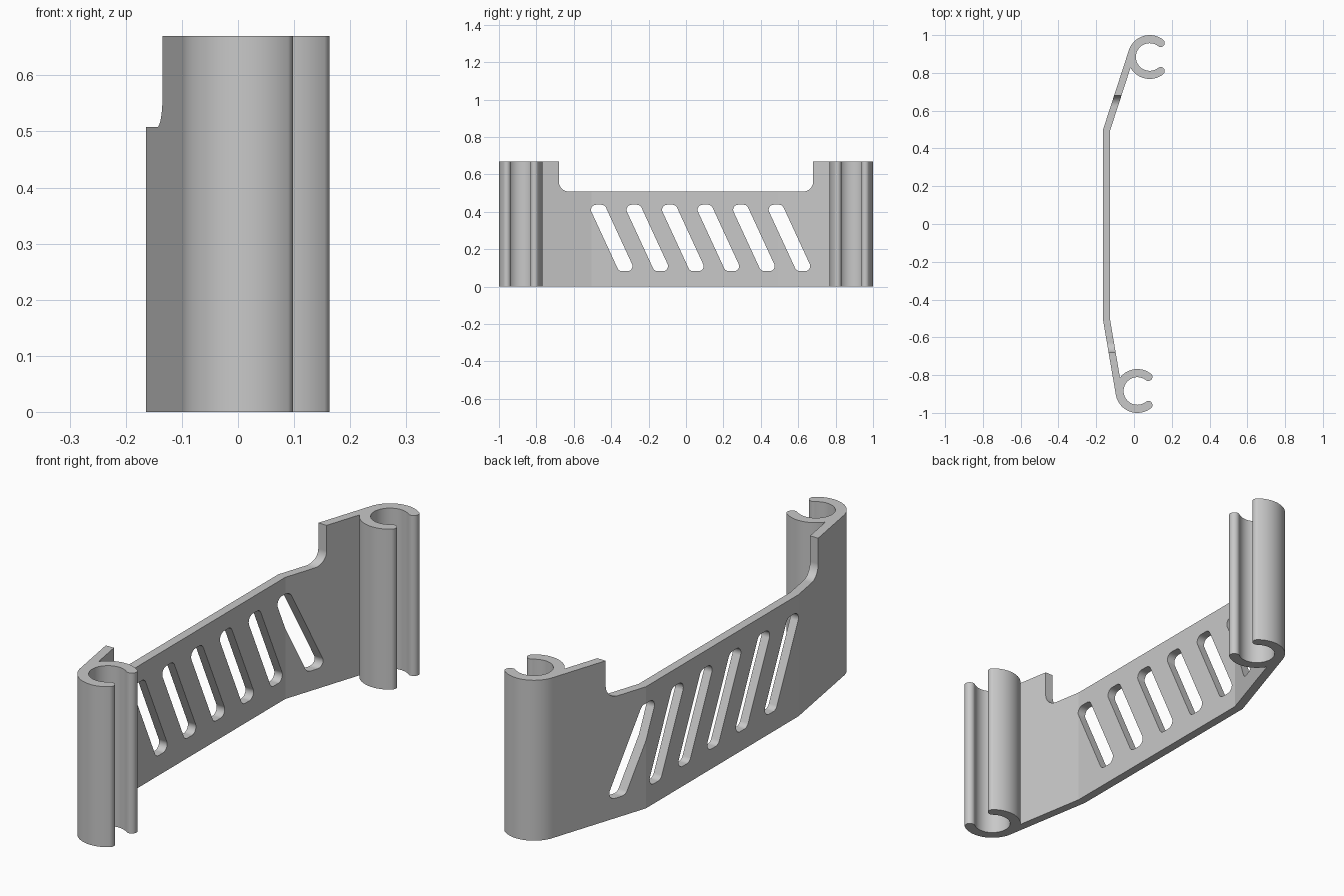
import bpy
import bmesh
from math import radians, sin, cos, tan, acos, degrees, ceil
from mathutils import Vector

if "Cube" in bpy.data.objects:
    bpy.data.objects.remove(bpy.data.objects["Cube"], do_unlink=True)

HEIGHT = 0.67
PLATE_X, THICK = -0.164, 0.037       # outer plane and thickness of the plate
R_OUT, R_IN = 0.116, 0.073           # clip radii
R_MID, R_TIP = (R_OUT + R_IN) / 2, (R_OUT - R_IN) / 2
MOUTH = 52                           # half opening of the clip, in degrees


def arc(cx, cy, r, a0, a1, step=5):
    n = max(2, ceil(abs(a1 - a0) / step))
    angles = [radians(a0 + (a1 - a0) * i / n) for i in range(n + 1)]
    return [Vector((cx + r * cos(a), cy + r * sin(a))) for a in angles]


def end_outline(cx, cy, lean):
    """Outline of one end (toward +y): outer bend, clip, inner bend."""
    a = radians(lean)
    tx, ty = cx - R_OUT * cos(a), cy + R_OUT * sin(a)
    bend_y = ty - (tx - PLATE_X) / tan(a)
    join = 180 - lean + degrees(acos((R_OUT - THICK) / R_OUT))
    m = radians(MOUTH)
    dx, dy = R_MID * cos(m), R_MID * sin(m)
    pts = [Vector((PLATE_X, bend_y))]
    pts += arc(cx, cy, R_OUT, 180 - lean, MOUTH)
    pts += arc(cx + dx, cy + dy, R_TIP, MOUTH, MOUTH - 180, 7)[1:]
    pts += arc(cx, cy, R_IN, MOUTH, 360 - MOUTH)[1:]
    pts += arc(cx + dx, cy - dy, R_TIP, 180 - MOUTH, -MOUTH, 7)[1:]
    pts += arc(cx, cy, R_OUT, 360 - MOUTH, join)[1:]
    pts.append(Vector((PLATE_X + THICK, bend_y - THICK * tan(a / 2))))
    return pts


def rounded(corners, r):
    """Polygon with every corner filleted."""
    pts = []
    for i, c in enumerate(corners):
        u = (corners[i - 1] - c).normalized()
        v = (corners[(i + 1) % len(corners)] - c).normalized()
        half = u.angle(v) / 2
        centre = c + (u + v).normalized() * (r / sin(half))
        start = c + u * (r / tan(half)) - centre
        end = c + v * (r / tan(half)) - centre
        n = ceil(degrees(start.angle(end)) / 6)
        for k in range(n + 1):
            direction = start.normalized().slerp(end.normalized(), k / n)
            pts.append(centre + direction * r)
    return pts


def prism(bm, points, depth):
    face = bm.faces.new([bm.verts.new(p) for p in points])
    new = bmesh.ops.extrude_face_region(bm, geom=[face])["geom"]
    verts = [g for g in new if isinstance(g, bmesh.types.BMVert)]
    bmesh.ops.translate(bm, verts=verts, vec=depth)


def make_object(name, bm):
    bmesh.ops.recalc_face_normals(bm, faces=bm.faces)
    mesh = bpy.data.meshes.new(name)
    bm.to_mesh(mesh)
    bm.free()
    obj = bpy.data.objects.new(name, mesh)
    bpy.context.collection.objects.link(obj)
    return obj


# Bent plate with a C-shaped clip at each end
back = end_outline(0.083, 0.884, 18)
front = [Vector((p.x, -p.y)) for p in reversed(end_outline(0.018, 0.884, 9.7))]
bm = bmesh.new()
prism(bm, [(p.x, p.y, 0) for p in back + front], (0, 0, HEIGHT))
bracket = make_object("clip_bracket", bm)

# Cutter: lowered top edge and six slanted slots
bm = bmesh.new()
notch = [Vector(p) for p in ((-0.68, 0.508), (0.68, 0.508), (0.68, 0.9), (-0.68, 0.9))]
shapes = [rounded(notch, 0.055)]
for i in range(6):
    y = -0.397 + 0.19 * i
    top, bottom = 0.438, 0.083
    slot = [(y - 0.126, top), (y + 0.038, bottom), (y + 0.126, bottom), (y - 0.038, top)]
    shapes.append(rounded([Vector(p) for p in slot], 0.027))
for shape in shapes:
    prism(bm, [(-0.4, p.x, p.y) for p in shape], (0.8, 0, 0))
cutter = make_object("opening_cutter", bm)
cutter.hide_render = True

bpy.ops.object.select_all(action="DESELECT")
bpy.context.view_layer.objects.active = bracket
bracket.select_set(True)
cut = bracket.modifiers.new("openings", "BOOLEAN")
cut.operation = "DIFFERENCE"
cut.solver = "EXACT"
cut.object = cutter
bpy.ops.object.modifier_apply(modifier=cut.name)
bpy.data.objects.remove(cutter, do_unlink=True)

# Smooth clips, crisp bends
bpy.ops.object.shade_smooth_by_angle(angle=radians(8.5))
weighted = bracket.modifiers.new("flat_faces", "WEIGHTED_NORMAL")
weighted.keep_sharp = True

grey = bpy.data.materials.new("light_grey")
grey.use_nodes = True
colour = (0.58, 0.58, 0.58, 1)
grey.diffuse_color = colour
grey.node_tree.nodes["Principled BSDF"].inputs["Base Color"].default_value = colour
bracket.data.materials.clear()
bracket.data.materials.append(grey)
